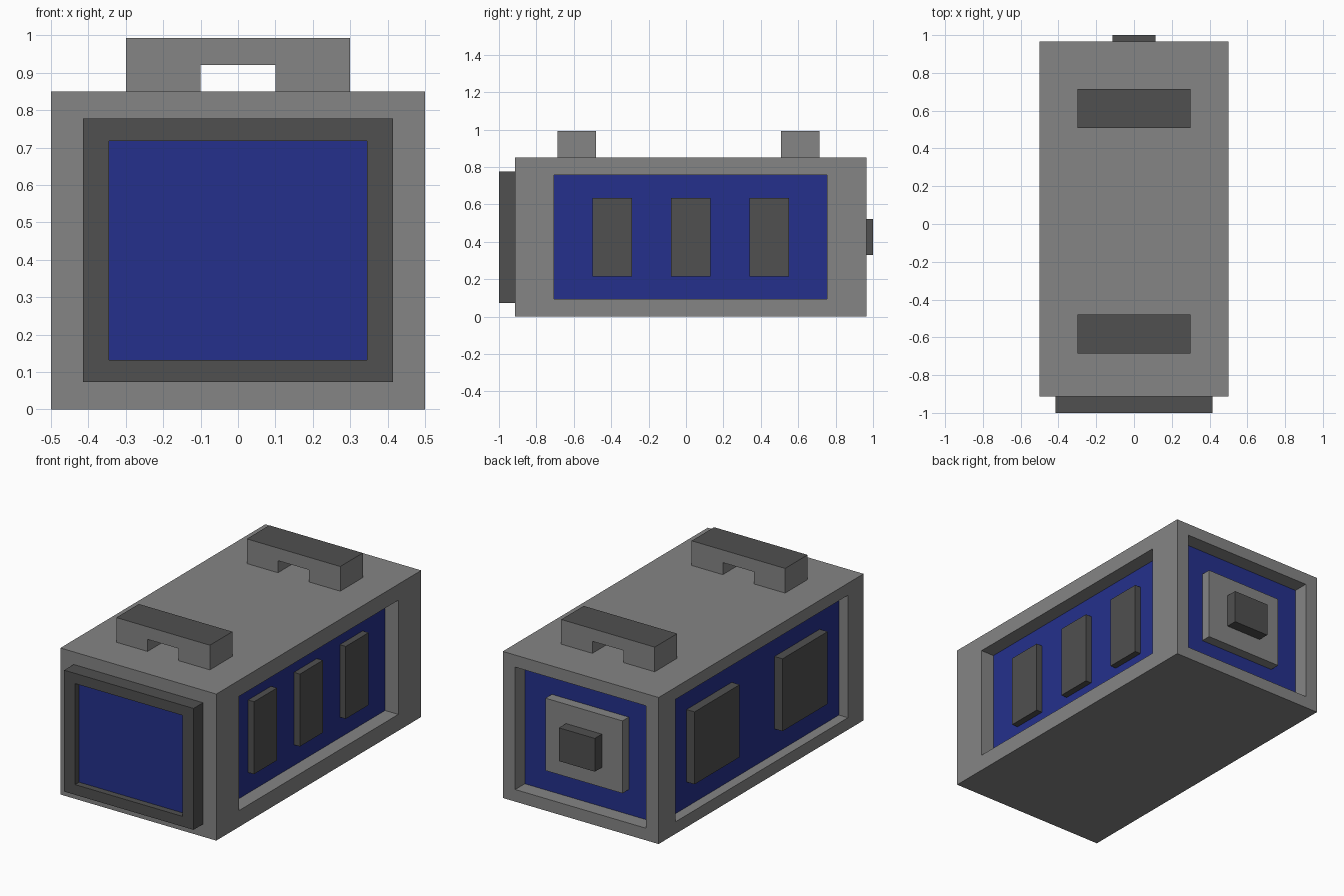
import bpy
import bmesh
from mathutils import Vector

cube = bpy.data.objects.get("Cube")
if cube:
    bpy.data.objects.remove(cube, do_unlink=True)


def material(name, rgb):
    m = bpy.data.materials.new(name)
    m.use_nodes = True
    m.diffuse_color = (*rgb, 1)
    m.node_tree.nodes["Principled BSDF"].inputs["Base Color"].default_value = (*rgb, 1)
    return m


GREY = material("mid grey", (0.235, 0.235, 0.235))
DARK = material("dark grey", (0.08, 0.08, 0.08))
BLUE = material("deep blue", (0.018, 0.03, 0.265))


def box(name, x, y, z, *mats):
    """Box spanning the given (low, high) ranges."""
    bm = bmesh.new()
    bmesh.ops.create_cube(bm, size=1)
    for v in bm.verts:
        v.co = [r[0] if c < 0 else r[1] for c, r in zip(v.co, (x, y, z))]
    mesh = bpy.data.meshes.new(name)
    bm.to_mesh(mesh)
    bm.free()
    for m in mats:
        mesh.materials.append(m)
    ob = bpy.data.objects.new(name, mesh)
    bpy.context.collection.objects.link(ob)
    return ob


def cut(ob, x, y, z):
    """Subtract a box from an object."""
    cutter = box("cutter", x, y, z)
    cutter.hide_render = True
    mod = ob.modifiers.new("cut", "BOOLEAN")
    mod.operation = "DIFFERENCE"
    mod.solver = "EXACT"
    mod.object = cutter
    bpy.context.view_layer.objects.active = ob
    bpy.ops.object.modifier_apply(modifier=mod.name)
    bpy.data.objects.remove(cutter, do_unlink=True)


def paint(ob, normal, level, index):
    """Colour the faces that point along normal at the given distance."""
    n = Vector(normal)
    for p in ob.data.polygons:
        if p.normal.dot(n) > 0.9 and abs(p.center.dot(n) - level) < 0.005:
            p.material_index = index


# Main case with recessed blue panels on both sides and the back
FRONT, BACK, TOP = -0.913, 0.965, 0.85
RIGHT_FLOOR, LEFT_FLOOR, BACK_FLOOR = 0.415, 0.442, 0.877
body = box("case", (-0.5, 0.5), (FRONT, BACK), (0, TOP), GREY, BLUE)
cut(body, (RIGHT_FLOOR, 0.6), (-0.705, 0.755), (0.095, 0.757))
cut(body, (-0.6, -LEFT_FLOOR), (-0.77, 0.81), (0.07, 0.78))
cut(body, (-0.42, 0.42), (BACK_FLOOR, 1.1), (0.07, 0.78))
for p in body.data.polygons:
    p.material_index = 0
paint(body, (1, 0, 0), RIGHT_FLOOR, 1)
paint(body, (-1, 0, 0), LEFT_FLOOR, 1)
paint(body, (0, 1, 0), BACK_FLOOR, 1)

# Front bezel with a blue screen
SCREEN = -0.963
bezel = box("front_bezel", (-0.415, 0.415), (-1, FRONT), (0.073, 0.777), DARK, BLUE)
cut(bezel, (-0.345, 0.345), (-1.1, SCREEN), (0.132, 0.718))
for p in bezel.data.polygons:
    p.material_index = 0
paint(bezel, (0, -1, 0), -SCREEN, 1)

# Raised panels on the two sides
PANEL_Z = (0.215, 0.635)
for i, y in enumerate((-0.395, 0.025, 0.445)):
    box(f"narrow_panel_{i + 1}", (RIGHT_FLOOR, 0.453), (y - 0.105, y + 0.105), PANEL_Z, DARK)
for i, y in enumerate((-0.387, 0.419)):
    box(f"wide_panel_{i + 1}", (-0.493, -LEFT_FLOOR), (y - 0.207, y + 0.207), PANEL_Z, DARK)

# Back plate with a central knob
box("back_plate", (-0.247, 0.247), (BACK_FLOOR, 0.935), PANEL_Z, GREY)
box("back_knob", (-0.115, 0.115), (0.935, 1), (0.33, 0.523), DARK)

# Carry handles with dark tops and a finger slot
HANDLE_TOP = 0.993
for name, y in (("front_handle", -0.583), ("back_handle", 0.612)):
    handle = box(name, (-0.3, 0.3), (y - 0.103, y + 0.103), (TOP, HANDLE_TOP), GREY, DARK)
    cut(handle, (-0.1, 0.1), (y - 0.2, y + 0.2), (TOP - 0.1, 0.92))
    for p in handle.data.polygons:
        p.material_index = 0
    paint(handle, (0, 0, 1), HANDLE_TOP, 1)
